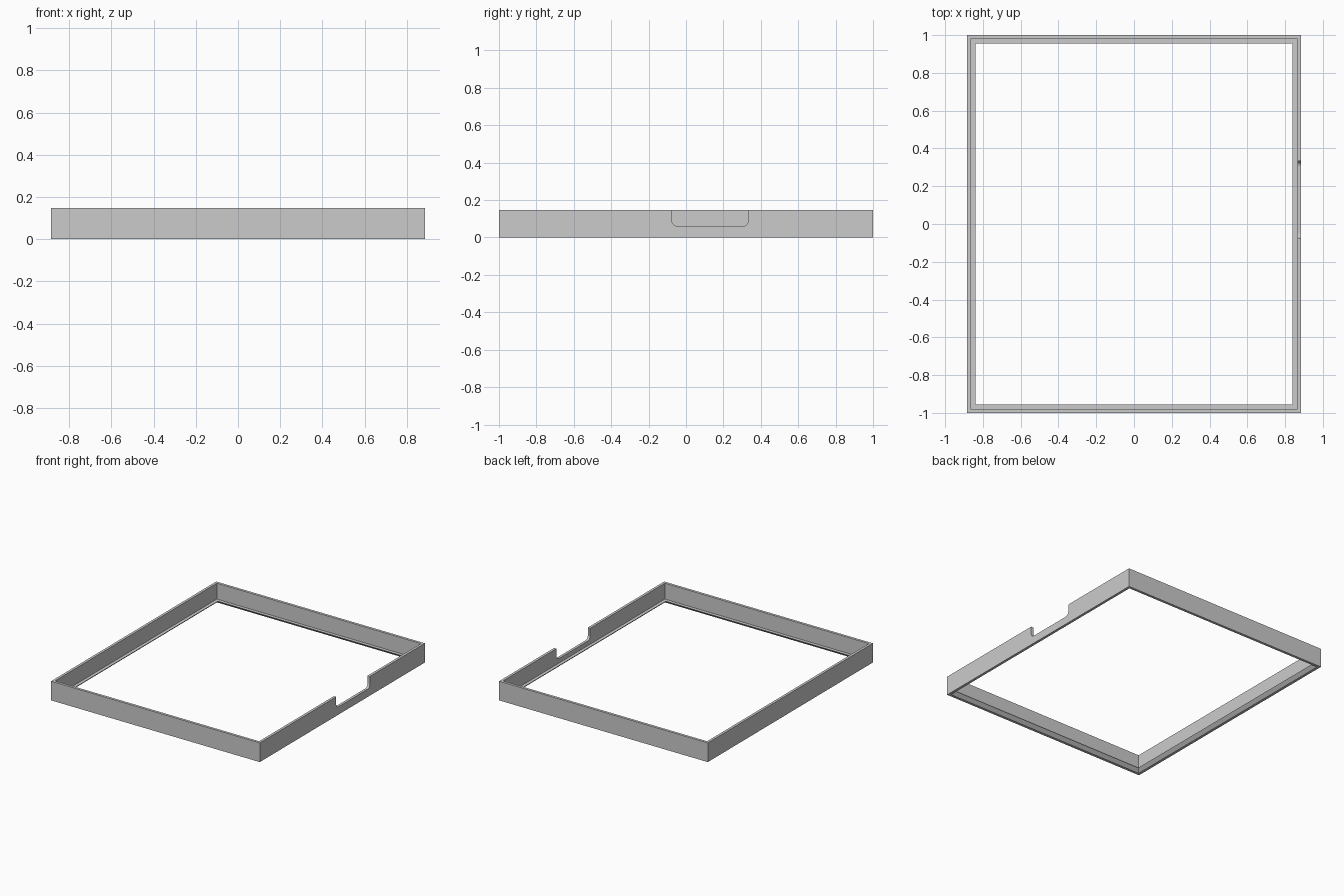
import bpy
import bmesh
from math import sin, cos, pi

cube = bpy.data.objects.get("Cube")
if cube:
    bpy.data.objects.remove(cube, do_unlink=True)

HALF_X, HALF_Y, HEIGHT = 0.885, 1.0, 0.147
WALL, LEDGE, LEDGE_Z = 0.02, 0.045, 0.025

grey = bpy.data.materials.new("light_grey")
grey.use_nodes = True
colour = (0.6, 0.6, 0.6, 1)
grey.diffuse_color = colour
grey.node_tree.nodes["Principled BSDF"].inputs["Base Color"].default_value = colour


def make_object(name, bm):
    bmesh.ops.recalc_face_normals(bm, faces=bm.faces)
    mesh = bpy.data.meshes.new(name)
    bm.to_mesh(mesh)
    bm.free()
    mesh.materials.append(grey)
    obj = bpy.data.objects.new(name, mesh)
    bpy.context.collection.objects.link(obj)
    return obj


# Tray frame: wall section with an inner ledge and sloped underside,
# swept around the mitred rectangle
section = [(0, 0), (0, HEIGHT), (WALL, HEIGHT), (WALL, LEDGE_Z),
           (LEDGE, LEDGE_Z), (WALL, 0)]
corners = [(-1, -1), (1, -1), (1, 1), (-1, 1)]
bm = bmesh.new()
rings = [[bm.verts.new((sx * (HALF_X - inset), sy * (HALF_Y - inset), z))
          for inset, z in section] for sx, sy in corners]
for i, ring in enumerate(rings):
    following = rings[(i + 1) % len(rings)]
    for j in range(len(section)):
        k = (j + 1) % len(section)
        bm.faces.new((ring[j], ring[k], following[k], following[j]))
frame = make_object("tray_frame", bm)

# Access notch in the +x wall, with rounded lower corners
Y0, Y1, FLOOR, RADIUS, STEPS = -0.075, 0.333, 0.06, 0.03, 6
outline = [(Y1, HEIGHT + 0.1), (Y0, HEIGHT + 0.1)]
for cy, start in ((Y0 + RADIUS, pi), (Y1 - RADIUS, 1.5 * pi)):
    for s in range(STEPS + 1):
        a = start + s / STEPS * pi / 2
        outline.append((cy + RADIUS * cos(a), FLOOR + RADIUS + RADIUS * sin(a)))
bm = bmesh.new()
face = bm.faces.new([bm.verts.new((HALF_X - 0.1, y, z)) for y, z in outline])
extruded = bmesh.ops.extrude_face_region(bm, geom=[face])["geom"]
bmesh.ops.translate(bm, vec=(0.2, 0, 0),
                    verts=[v for v in extruded if isinstance(v, bmesh.types.BMVert)])
cutter = make_object("notch_cutter", bm)
cutter.hide_render = True

cut = frame.modifiers.new("notch", 'BOOLEAN')
cut.operation = 'DIFFERENCE'
cut.solver = 'EXACT'
cut.object = cutter
bpy.context.view_layer.objects.active = frame
frame.select_set(True)
bpy.ops.object.modifier_apply(modifier=cut.name)
bpy.data.objects.remove(cutter, do_unlink=True)
